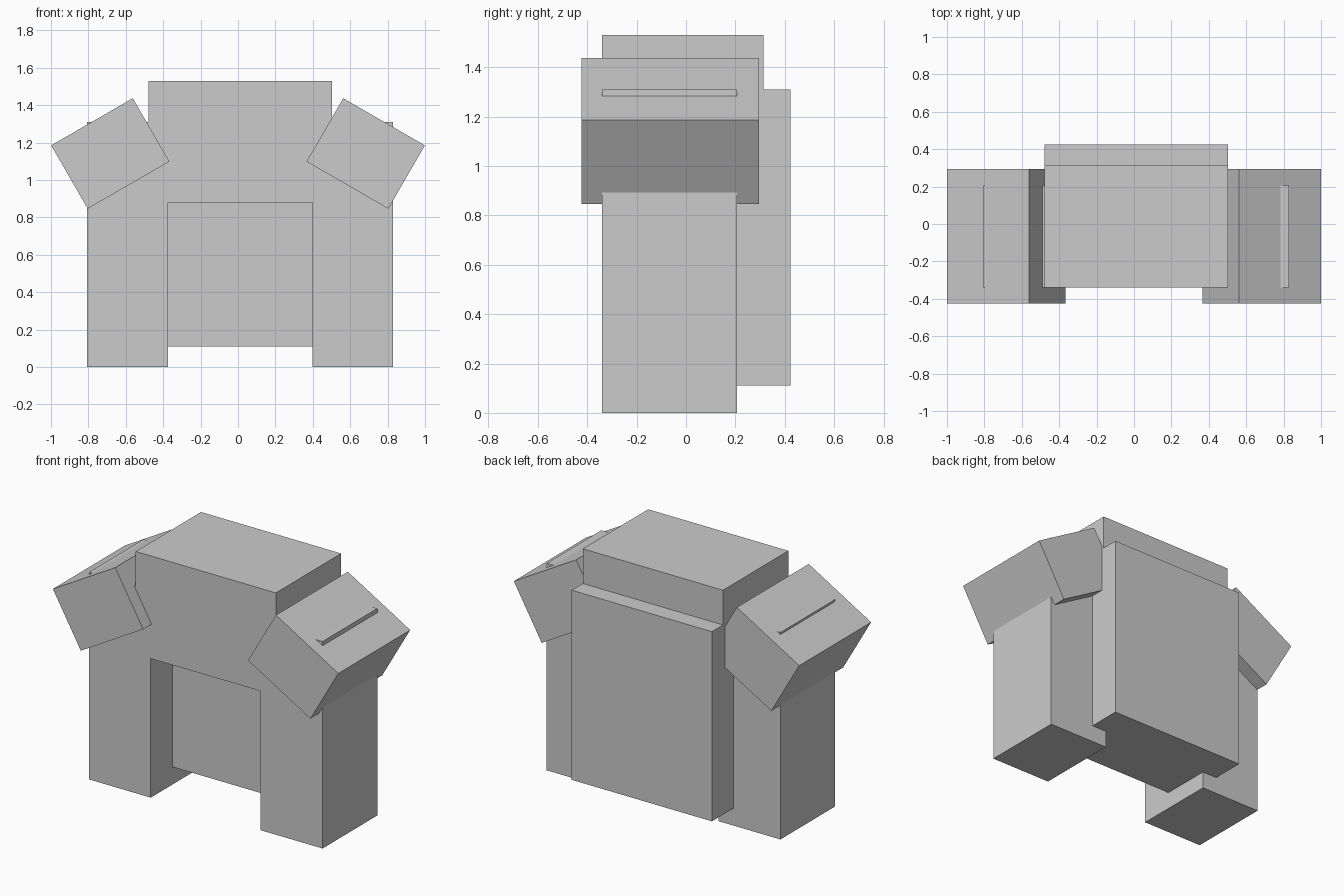
import bpy, bmesh, math

cube = bpy.data.objects.get("Cube")
if cube:
    bpy.data.objects.remove(cube, do_unlink=True)

# Single flat grey
grey = bpy.data.materials.new("light_grey")
grey.use_nodes = True
colour = (0.6, 0.6, 0.6, 1)
grey.diffuse_color = colour
grey.node_tree.nodes["Principled BSDF"].inputs["Base Color"].default_value = colour


def prism(name, profile, y0, y1):
    """Extrude an (x, z) outline from y0 to y1."""
    bm = bmesh.new()
    face = bm.faces.new([bm.verts.new((x, y0, z)) for x, z in profile])
    ext = bmesh.ops.extrude_face_region(bm, geom=[face])
    moved = [v for v in ext["geom"] if isinstance(v, bmesh.types.BMVert)]
    bmesh.ops.translate(bm, verts=moved, vec=(0, y1 - y0, 0))
    bmesh.ops.recalc_face_normals(bm, faces=bm.faces)
    mesh = bpy.data.meshes.new(name)
    bm.to_mesh(mesh)
    bm.free()
    mesh.materials.append(grey)
    obj = bpy.data.objects.new(name, mesh)
    bpy.context.collection.objects.link(obj)
    return obj


def rect(x0, x1, z0, z1):
    return [(x0, z0), (x1, z0), (x1, z1), (x0, z1)]


def tilted_rect(cx, cz, w, h, angle):
    c, s = math.cos(angle), math.sin(angle)
    return [(cx + c * x - s * z, cz + s * x + c * z)
            for x, z in rect(-w / 2, w / 2, -h / 2, h / 2)]


# Legs and shoulders form one arch
arch = [(-0.806, 0), (-0.373, 0), (-0.373, 0.88), (0.397, 0.88),
        (0.397, 0), (0.83, 0), (0.83, 1.31), (-0.806, 1.31)]
prism("legs_and_shoulders", arch, -0.34, 0.207)

# Torso slab behind the arch opening, reaching out at the back
prism("torso", rect(-0.478, 0.503, 0.11, 1.31), -0.12, 0.424)

# Upper block on top of the shoulders
prism("upper_block", rect(-0.478, 0.503, 1.31, 1.53), -0.34, 0.313)

# Tilted arm blocks, mirrored on either side
for name, side in (("left_arm", 1), ("right_arm", -1)):
    outline = tilted_rect(side * 0.683, 1.142, 0.504, 0.391, -side * math.radians(30))
    prism(name, outline, -0.424, 0.295)
